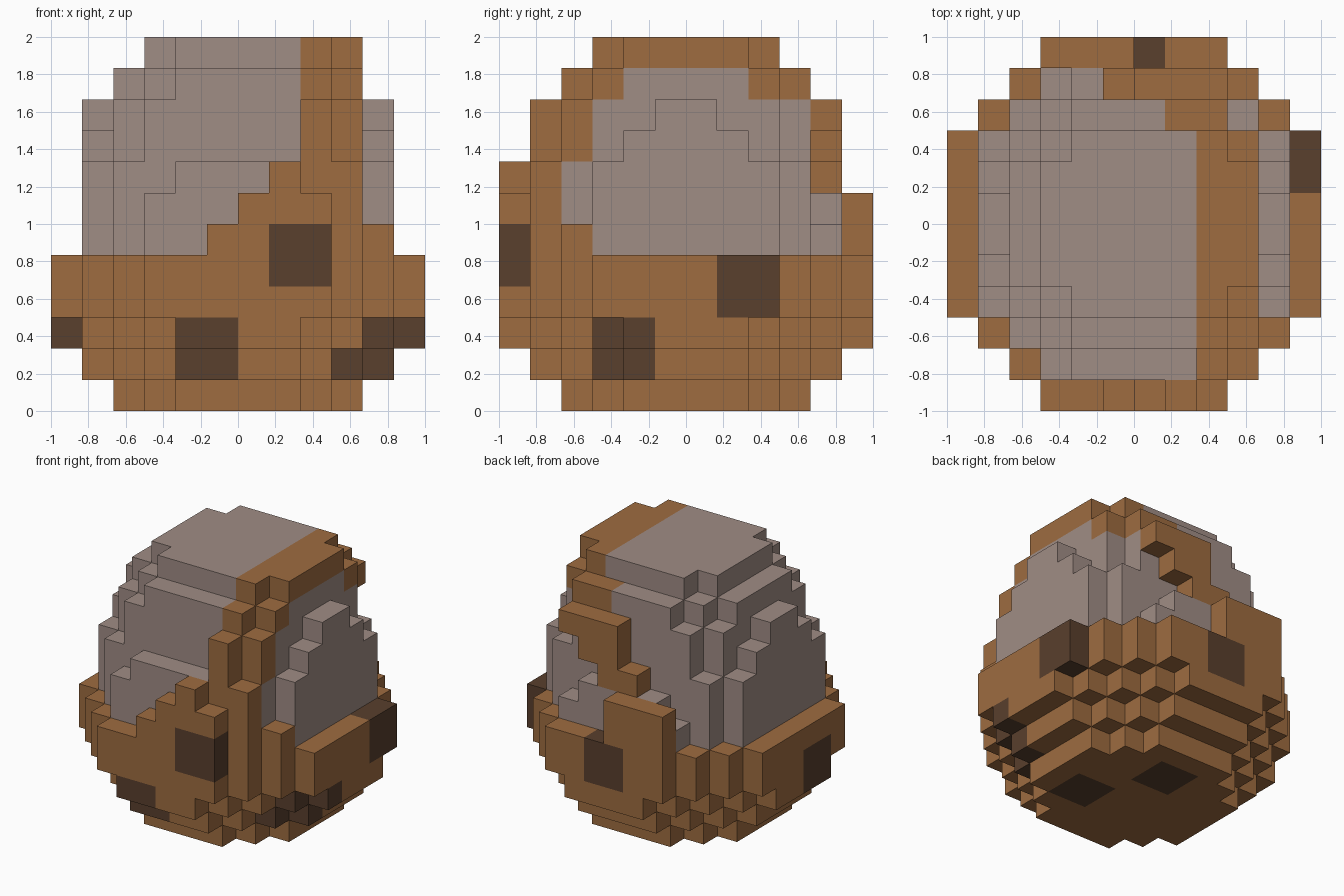
import bpy, bmesh
from mathutils import Vector

if "Cube" in bpy.data.objects:
    bpy.data.objects.remove(bpy.data.objects["Cube"], do_unlink=True)

S = 1 / 6   # block size; the egg is a 12 x 12 x 12 block grid

COLOURS = {
    "brown": (0.342, 0.150, 0.051, 1),
    "grey": (0.352, 0.266, 0.235, 1),
    "dark_brown": (0.100, 0.050, 0.026, 1),
}

# Half widths of each layer's rows, counted outward from the middle row
LAYERS = [
    [4, 4, 3, 2], [5, 5, 4, 3, 2], [6, 6, 5, 4, 3, 2],
    [6, 6, 6, 5, 4, 3], [6, 6, 6, 5, 4, 3],
    [5, 5, 5, 4, 3], [5, 5, 5, 4, 3], [5, 5, 5, 4, 2],
    [5, 5, 4, 3], [5, 4, 4, 3], [4, 4, 3, 2], [3, 3, 2],
]

cells = {}


def fill(x, y, z, colour):
    """Add blocks in half-open ranges."""
    for i in range(*x):
        for j in range(*y):
            for k in range(*z):
                cells[i, j, k] = colour


def paint(x, y, z, colour):
    """Recolour blocks that already exist."""
    for (i, j, k) in cells:
        if x[0] <= i < x[1] and y[0] <= j < y[1] and z[0] <= k < z[1]:
            cells[i, j, k] = colour


# Egg body: brown cup below, grey egg above
for k, rows in enumerate(LAYERS):
    for r, w in enumerate(rows):
        for j in (r, -r - 1):
            fill((-w, w), (j, j + 1), (k, k + 1), "brown" if k < 5 else "grey")

# The swelling at the back is lower than the one at the front
for (i, j, k) in list(cells):
    if j == 4 and ((k == 6 and not -2 <= i < 2) or k == 7):
        del cells[i, j, k]

# Front flame of the brown shell
fill((-1, 3), (-6, -5), (5, 6), "brown")
fill((0, 3), (-6, -5), (6, 7), "brown")
fill((1, 2), (-6, -5), (7, 8), "brown")
fill((2, 3), (-5, -4), (5, 10), "brown")
fill((3, 4), (-5, -4), (5, 8), "brown")
fill((3, 4), (-4, -3), (8, 10), "brown")
fill((4, 5), (-4, -3), (5, 6), "brown")

# Strap over the top
fill((2, 3), (-3, 3), (11, 12), "brown")
fill((3, 4), (-2, 2), (11, 12), "brown")
fill((2, 3), (-4, -2), (10, 11), "brown")
fill((3, 4), (-3, -2), (10, 11), "brown")
fill((3, 4), (2, 3), (10, 11), "brown")
fill((1, 3), (3, 4), (10, 11), "brown")

# Strap zigzag down the back
fill((0, 3), (4, 5), (9, 10), "brown")
fill((0, 2), (4, 5), (8, 9), "brown")
fill((-1, 1), (4, 5), (7, 8), "brown")
fill((-3, 0), (5, 6), (5, 7), "brown")

# Dark spots: front, sides, back and underside
for spot in (
    ((1, 3), (-6, -5), (4, 6)),
    ((-2, 0), (-6, -4), (1, 3)),
    ((5, 6), (1, 3), (3, 5)),
    ((3, 6), (-3, -1), (1, 3)),
    ((-6, -5), (-2, 0), (2, 4)),
    ((-1, 1), (5, 6), (3, 5)),
    ((1, 3), (-2, 0), (0, 1)),
    ((-1, 1), (1, 3), (0, 1)),
):
    paint(*spot, "dark_brown")


def build(name, colour):
    """Skin the exposed sides of all blocks of one colour."""
    bm = bmesh.new()
    for cell, c in cells.items():
        if c != colour:
            continue
        centre = Vector(cell) + Vector((0.5, 0.5, 0.5))
        for axis in range(3):
            for sign in (-1, 1):
                n = Vector((0, 0, 0))
                n[axis] = sign
                if tuple(int(a + b) for a, b in zip(cell, n)) in cells:
                    continue
                u = Vector((0, 0, 0))
                u[(axis + 1) % 3] = 0.5
                v = n.cross(u)
                mid = centre + n * 0.5
                corners = (mid - u - v, mid + u - v, mid + u + v, mid - u + v)
                bm.faces.new([bm.verts.new(p * S) for p in corners])
    bmesh.ops.remove_doubles(bm, verts=bm.verts[:], dist=0.001)
    # Merge flat neighbouring squares into single faces
    bmesh.ops.dissolve_limit(bm, angle_limit=0.01, verts=bm.verts[:], edges=bm.edges[:])
    mesh = bpy.data.meshes.new(name)
    bm.to_mesh(mesh)
    bm.free()
    mat = bpy.data.materials.new(colour)
    mat.use_nodes = True
    mat.diffuse_color = COLOURS[colour]
    mat.node_tree.nodes["Principled BSDF"].inputs["Base Color"].default_value = COLOURS[colour]
    mesh.materials.append(mat)
    bpy.context.collection.objects.link(bpy.data.objects.new(name, mesh))


build("outer_shell", "brown")
build("inner_egg", "grey")
build("shell_spots", "dark_brown")
